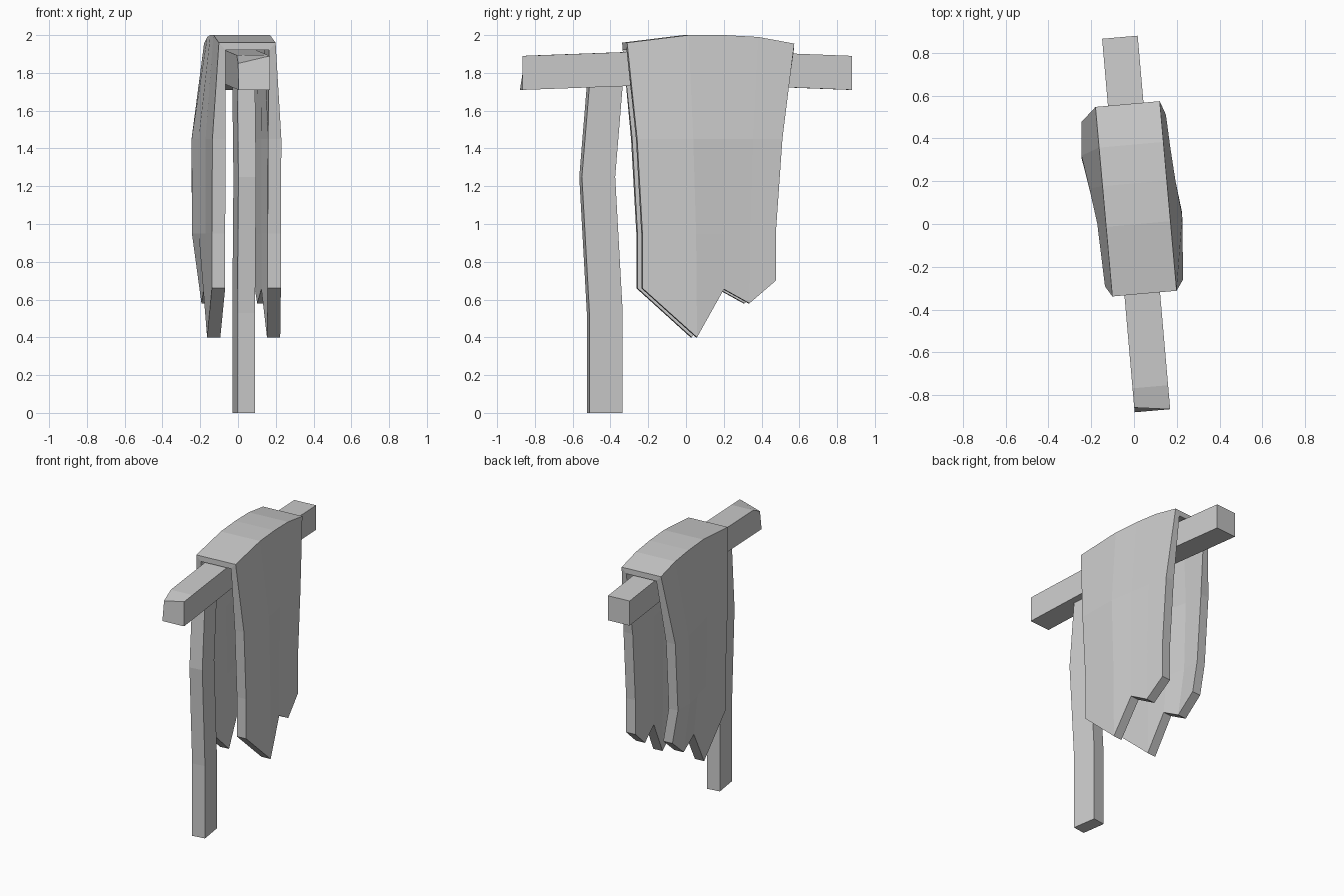
import bpy

if "Cube" in bpy.data.objects:
    bpy.data.objects.remove(bpy.data.objects["Cube"])

def loft(name, sections, origin, skew):
    """Skin closed cross-sections, turned slightly about z around origin."""
    verts = [(origin[0] + x - skew * y, origin[1] + y + skew * x, z)
             for s in sections for x, y, z in s]
    n, m = len(sections[0]), len(sections)
    faces = []
    for i in range(m - 1):
        for j in range(n):
            k = (j + 1) % n
            faces.append((i*n + j, i*n + k, (i+1)*n + k, (i+1)*n + j))
    if n == 4:
        caps = [(0, 1, 2, 3)]
    else:  # U-shaped section: quads joining outer and inner points
        caps = [(j, j + 1, n - 2 - j, n - 1 - j) for j in range(n // 2 - 1)]
    for c in caps:
        faces.append(tuple(reversed(c)))
        faces.append(tuple((m - 1) * n + j for j in c))
    mesh = bpy.data.meshes.new(name)
    mesh.from_pydata(verts, [], faces)
    obj = bpy.data.objects.new(name, mesh)
    bpy.context.collection.objects.link(obj)
    # consistent outward normals
    import bmesh
    bm = bmesh.new()
    bm.from_mesh(mesh)
    bmesh.ops.recalc_face_normals(bm, faces=bm.faces)
    bm.to_mesh(mesh)
    bm.free()
    return obj

# Bent upright post
post = []
for z, y in [(0, 0), (0.53, 0), (1.25, -0.04), (1.735, 0)]:
    post.append([(sx * 0.047, y + sy * 0.088, z)
                 for sx, sy in [(-1, -1), (1, -1), (1, 1), (-1, 1)]])
loft("post", post, (0.03, -0.43), 0.15)

# Crossbar, slightly arched, with one worn corner at the front end
bar = []
for y, low, high in [(-0.872, 1.71, 1.89), (-0.76, 1.714, 1.894), (-0.05, 1.74, 1.92),
                     (0.1, 1.74, 1.92), (0.872, 1.71, 1.89)]:
    bar.append([(-0.083, y, low), (0.083, y, low), (0.083, y, high), (-0.083, y, high)])
bar[0][3] = (-0.083, -0.85, 1.85)
loft("crossbar", bar, (0.01, 0), 0.087)

# Draped cloth with ragged hem: rows run top to hem, columns front to back
row_y = [[-0.325, 0.0, 0.19, 0.37, 0.56],
         [-0.275, 0.02, 0.185, 0.34, 0.495],
         [-0.247, 0.035, 0.183, 0.325, 0.46],
         [-0.247, 0.04, 0.184, 0.32, 0.46]]
top_z = [1.96, 2.0, 2.0, 1.99, 1.955]
hem_z = [0.66, 0.40, 0.655, 0.58, 0.70]
right_x = [0.185, 0.207, 0.19, 0.18, 0.173]
left_x = [0.18, 0.19, 0.212, 0.235, 0.222]
left_hem_x = [0.18, 0.18, 0.185, 0.185, 0.18]
cloth = []
for c in range(5):
    zs = [top_z[c], 1.45, 0.95, hem_z[c]]
    sides = {-1: [0.15, left_x[c], left_x[c], left_hem_x[c]],
             1: [0.15] + [right_x[c]] * 3}

    def panel(side, inner):
        inset = [0.035, 0.07, 0.07, 0.07] if inner else [0] * 4
        return [(side * (sides[side][r] - inset[r]), row_y[r][c],
                 zs[r] - (0.04 if inner and r == 0 else 0)) for r in range(4)]

    cloth.append(panel(-1, False)[::-1] + panel(1, False)
                 + panel(1, True)[::-1] + panel(-1, True))
loft("cloth", cloth, (0.02, 0), 0.089)
